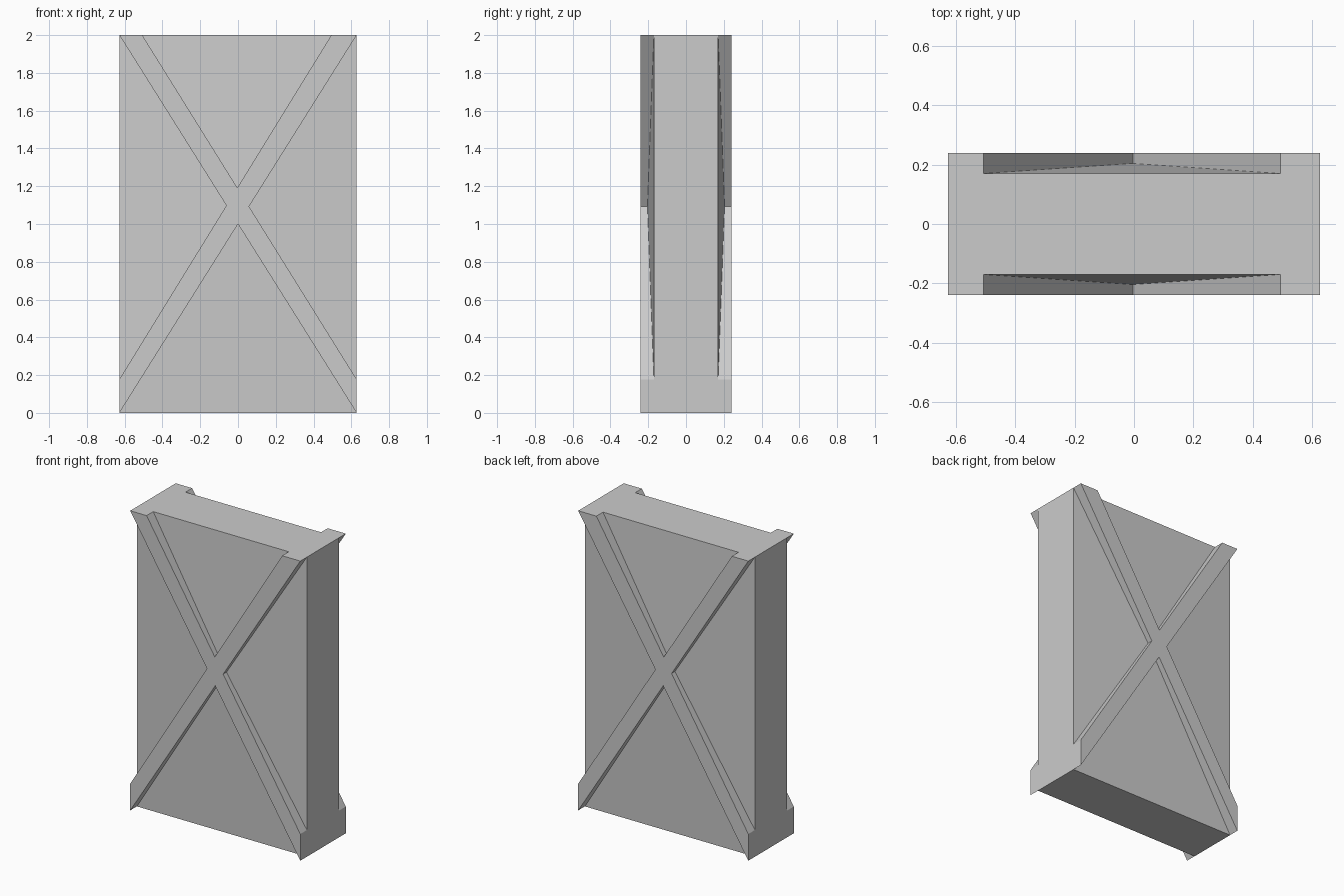
import bpy
import bmesh

cube = bpy.data.objects.get("Cube")
if cube:
    bpy.data.objects.remove(cube, do_unlink=True)

# Overall sizes
HALF_W, HEIGHT = 0.628, 2.0
BRACE_Y, PANEL_Y, PEAK_Y = -0.24, -0.17, -0.204
BAND_Z, BAND_L, BAND_R = 0.178, -0.507, 0.494

# One grey for the whole barrier
grey = bpy.data.materials.new("plain grey")
grey.use_nodes = True
grey.diffuse_color = (0.6, 0.6, 0.6, 1)
grey.node_tree.nodes["Principled BSDF"].inputs["Base Color"].default_value = (0.6, 0.6, 0.6, 1)


def cross(a, b, c, d):
    """Point where line a-b meets line c-d."""
    ux, uz, vx, vz = b[0] - a[0], b[1] - a[1], d[0] - c[0], d[1] - c[1]
    t = ((c[0] - a[0]) * vz - (c[1] - a[1]) * vx) / (ux * vz - uz * vx)
    return a[0] + t * ux, a[1] + t * uz


# Corners of the two diagonal bands, then the four points where they cross
tl, tr = (-HALF_W, HEIGHT), (HALF_W, HEIGHT)
bl, br = (-HALF_W, 0), (HALF_W, 0)
tl_in, tr_in = (BAND_L, HEIGHT), (BAND_R, HEIGHT)
bl_up, br_up = (-HALF_W, BAND_Z), (HALF_W, BAND_Z)
top = cross(tl_in, br_up, tr_in, bl_up)
right = cross(tl_in, br_up, tr, bl)
bottom = cross(tl, br, tr, bl)
left = cross(tl, br, tr_in, bl_up)
outline = [tl, tl_in, top, tr_in, tr, right, br_up, br, bottom, bl, bl_up, left]
peaks = (2, 5, 8, 11)

bm = bmesh.new()


def ring(depth):
    return [bm.verts.new((x, depth(i), z)) for i, (x, z) in enumerate(outline)]


outer = ring(lambda i: BRACE_Y)
inner = ring(lambda i: PEAK_Y if i in peaks else PANEL_Y)
rim = [i for i in range(len(outline)) if i not in peaks]
middle = {i: bm.verts.new((outline[i][0], 0, outline[i][1])) for i in rim}

# Raised cross: centre, arms and walls
bm.faces.new([outer[i] for i in peaks])
for p, q in zip(peaks, peaks[1:] + peaks[:1]):
    a, b = (p + 1) % 12, (p + 2) % 12
    # The rim points between two peaks form the end of an arm
    bm.faces.new([outer[i] for i in (p, a, b, q)])
for i in range(12):
    j = (i + 1) % 12
    bm.faces.new((outer[i], outer[j], inner[j], inner[i]))

# Sloping panels between the arms
for p in peaks:
    bm.faces.new([inner[i] for i in (p - 1, p, (p + 1) % 12)])

# Outer sides back to the middle plane
for i, j in zip(rim, rim[1:] + rim[:1]):
    bm.faces.new((inner[i], inner[j], middle[j], middle[i]))

bmesh.ops.recalc_face_normals(bm, faces=bm.faces)
mesh = bpy.data.meshes.new("braced_panel")
bm.to_mesh(mesh)
bm.free()
mesh.materials.append(grey)
panel = bpy.data.objects.new("braced_panel", mesh)
bpy.context.collection.objects.link(panel)

# The back repeats the front
mirror = panel.modifiers.new("back", "MIRROR")
mirror.use_axis = (False, True, False)
mirror.use_clip = True
